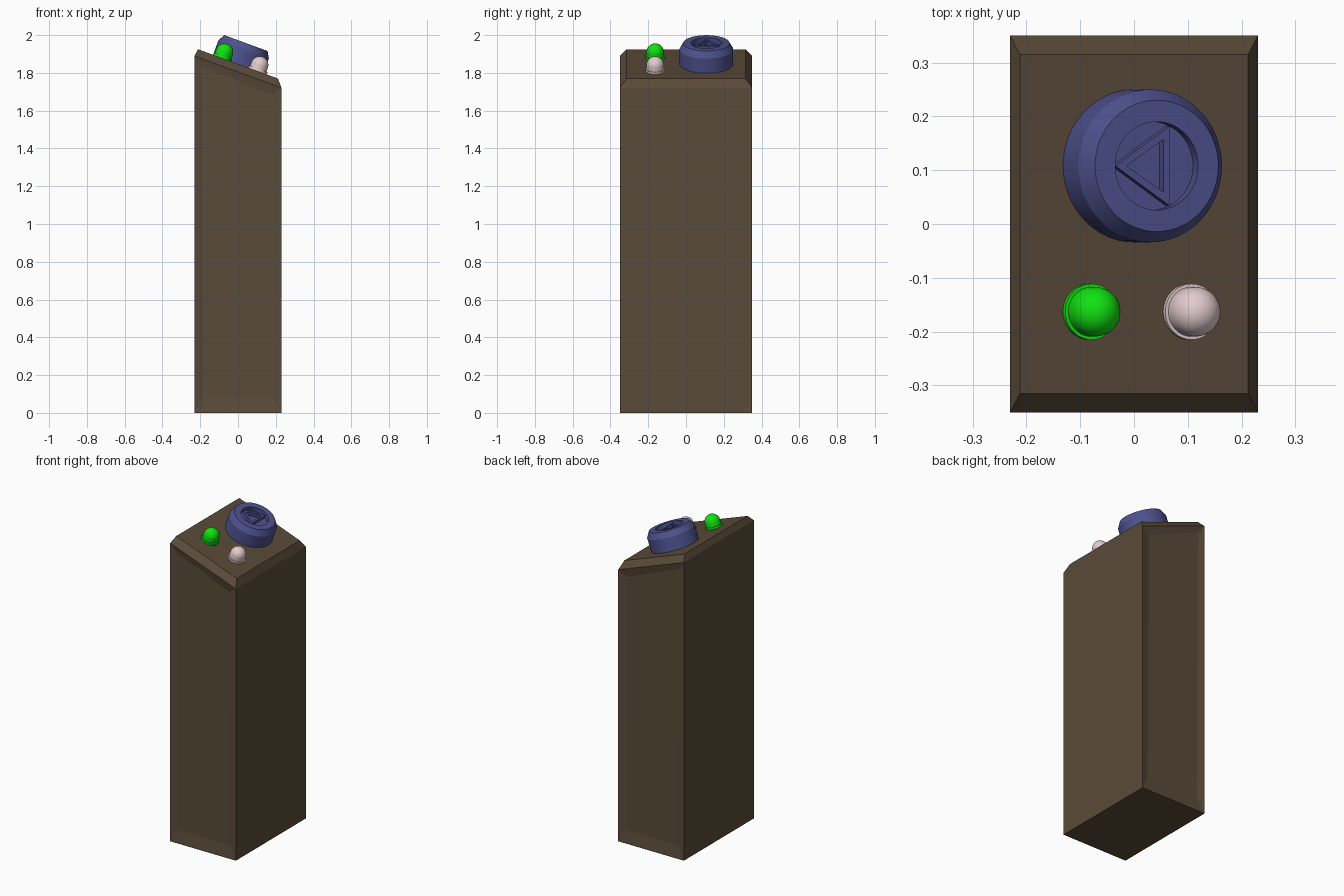
import bpy, bmesh, math
from mathutils import Matrix, Vector

old = bpy.data.objects.get("Cube")
if old:
    bpy.data.objects.remove(old, do_unlink=True)

HALF_X, HALF_Y = 0.23, 0.35
SLOPE = 0.366
TILT = math.atan(SLOPE)


def top_z(x):
    return 1.8475 - SLOPE * x


def material(name, rgb):
    m = bpy.data.materials.new(name)
    m.use_nodes = True
    m.diffuse_color = (*rgb, 1)
    m.node_tree.nodes["Principled BSDF"].inputs["Base Color"].default_value = (*rgb, 1)
    return m


brown = material("dark brown", (0.102, 0.070, 0.041))
blue = material("slate blue", (0.076, 0.084, 0.270))
green = material("bright green", (0.005, 0.76, 0.005))
pink = material("pale pink", (0.76, 0.60, 0.60))


def finish(bm, name, mat, smooth=False):
    bmesh.ops.recalc_face_normals(bm, faces=bm.faces[:])
    mesh = bpy.data.meshes.new(name)
    bm.to_mesh(mesh)
    bm.free()
    mesh.materials.append(mat)
    ob = bpy.data.objects.new(name, mesh)
    bpy.context.collection.objects.link(ob)
    if smooth:
        bpy.ops.object.select_all(action='DESELECT')
        ob.select_set(True)
        bpy.context.view_layer.objects.active = ob
        bpy.ops.object.shade_smooth_by_angle(angle=math.radians(25))
    return ob


def seat(ob, x, y):
    """Stand a part upright on the sloping top."""
    ob.matrix_world = Matrix.Translation((x, y, top_z(x))) @ Matrix.Rotation(TILT, 4, 'Y')


def lathe(name, profile, mat, steps=64):
    bm = bmesh.new()
    verts = [bm.verts.new((r, 0, z)) for r, z in profile]
    edges = [bm.edges.new(pair) for pair in zip(verts, verts[1:])]
    bmesh.ops.spin(bm, geom=verts + edges, cent=(0, 0, 0), axis=(0, 0, 1),
                   angle=math.tau, steps=steps)
    bmesh.ops.remove_doubles(bm, verts=bm.verts[:], dist=1e-5)
    return finish(bm, name, mat, smooth=True)


# Casing: sloping top with a chamfered rim
bm = bmesh.new()


def ring(hx, hy, height):
    corners = [(-hx, -hy), (hx, -hy), (hx, hy), (-hx, hy)]
    return [bm.verts.new((x, y, height(x))) for x, y in corners]


rings = [ring(HALF_X, HALF_Y, lambda x: 0),
         ring(HALF_X, HALF_Y, lambda x: 1.805 - SLOPE * x),
         ring(0.212, 0.315, top_z)]
bm.faces.new(rings[0])
bm.faces.new(rings[-1])
for low, high in zip(rings, rings[1:]):
    for i in range(4):
        j = (i + 1) % 4
        bm.faces.new((low[i], low[j], high[j], high[i]))
bmesh.ops.recalc_face_normals(bm, faces=bm.faces[:])

# Recessed panels in the front and back
bm.normal_update()
panels = [f for f in bm.faces if abs(f.normal.y) > 0.99]
bmesh.ops.inset_individual(bm, faces=panels, thickness=0.065, depth=-0.01)
for f in panels:
    for v in f.verts:
        if v.co.z < 0.5:
            v.co.z = 0.08
finish(bm, "casing", brown)

# Push button with a dished face
button = lathe("push_button", [(0, -0.01), (0.142, -0.01), (0.142, 0.083), (0.122, 0.118),
                               (0.082, 0.118), (0.082, 0.09), (0, 0.09)], blue)
seat(button, 0.0016, 0.108)

# Raised triangular frame in the dish
bm = bmesh.new()
outer = [(-0.079, 0), (0.028, -0.074), (0.028, 0.074)]
inner = [(-0.057, 0), (0.016, -0.049), (0.016, 0.049)]
loops = [[bm.verts.new((x, y, z)) for x, y in shape]
         for shape, z in ((outer, 0.089), (outer, 0.111), (inner, 0.111), (inner, 0.089))]
for a, b in zip(loops, loops[1:] + loops[:1]):
    for i in range(3):
        j = (i + 1) % 3
        bm.faces.new((a[i], a[j], b[j], b[i]))
seat(finish(bm, "button_triangle", blue), 0.0016, 0.108)

# Two domed lamps, each on a thin flange
R, SHAFT = 0.046, 0.034
dome = [(R * math.cos(t), SHAFT + R * math.sin(t))
        for t in (math.radians(a) for a in range(0, 90, 9))]
lamp = [(0, -0.01), (0.052, -0.01), (0.052, 0.012), (R, 0.012)] + dome + [(0, SHAFT + R)]
seat(lathe("green_lamp", lamp, green, 48), -0.083, -0.163)
seat(lathe("pink_lamp", lamp, pink, 48), 0.103, -0.163)
